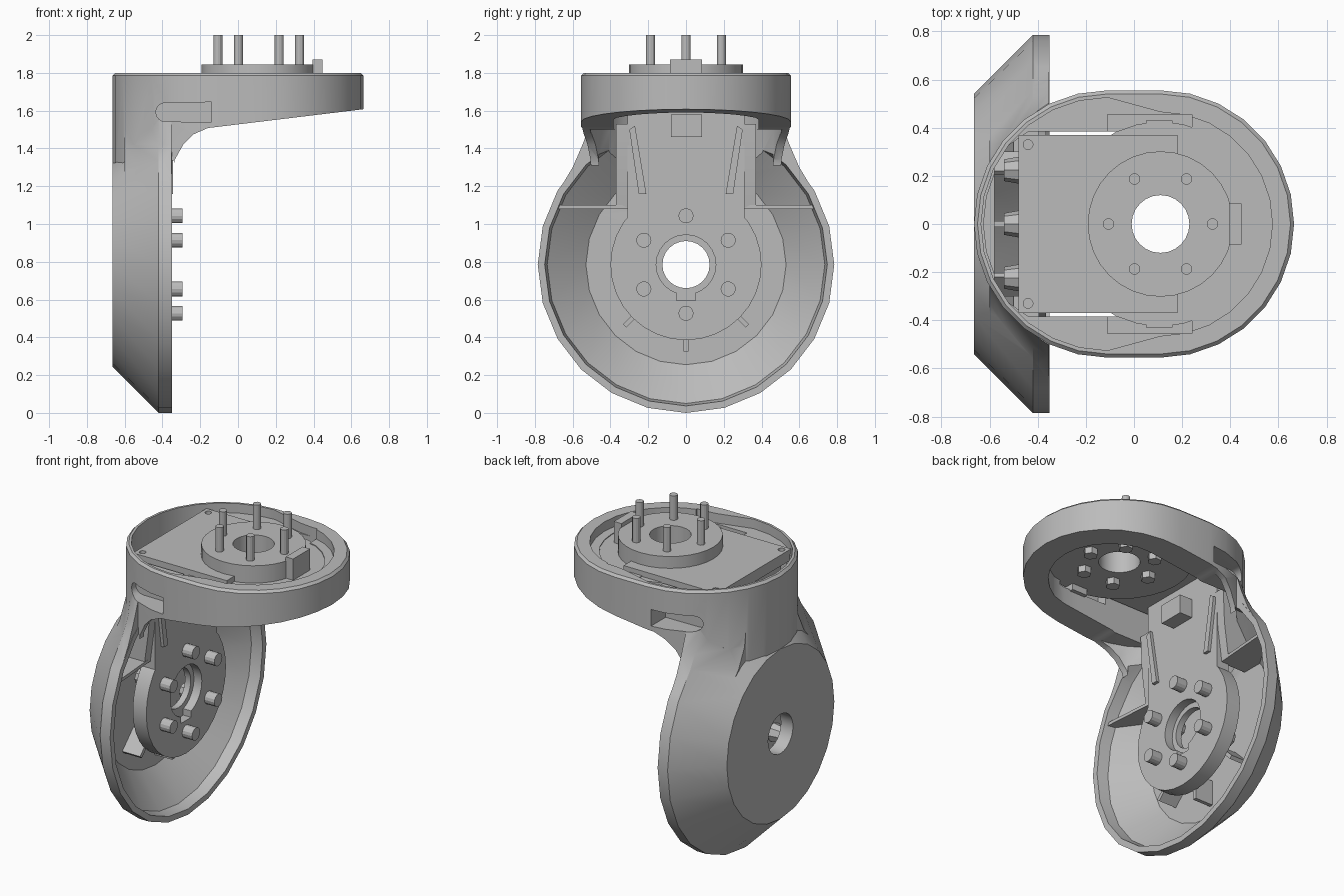
import bpy, bmesh, math
from math import sin, cos, pi

cube = bpy.data.objects.get("Cube")
if cube:
    bpy.data.objects.remove(cube, do_unlink=True)

grey = bpy.data.materials.new("matte grey")
grey.use_nodes = True
grey.diffuse_color = (0.5, 0.5, 0.5, 1)
grey.node_tree.nodes["Principled BSDF"].inputs["Base Color"].default_value = (0.5, 0.5, 0.5, 1)

HUB = 0.785      # height of the side axis
TOP = 0.11       # x of the vertical axis
FACE = -0.365    # x of the side bearing face
BACK = -0.46     # x of the side bearing's rear


def loft(name, axis, sections):
    """Join 2D sections, each (position, points), along an axis and cap the ends."""
    place = {"x": lambda p, u, v: (p, u, v),
             "y": lambda p, u, v: (u, p, v),
             "z": lambda p, u, v: (u, v, p)}[axis]
    bm = bmesh.new()
    rings = [[bm.verts.new(place(p, u, v)) for u, v in pts] for p, pts in sections]
    for a, b in zip(rings, rings[1:]):
        for i in range(len(a)):
            j = (i + 1) % len(a)
            bm.faces.new((a[i], a[j], b[j], b[i]))
    bm.faces.new(rings[0][::-1])
    bm.faces.new(rings[-1])
    bmesh.ops.recalc_face_normals(bm, faces=bm.faces)
    mesh = bpy.data.meshes.new(name)
    bm.to_mesh(mesh)
    bm.free()
    mesh.materials.append(grey)
    obj = bpy.data.objects.new(name, mesh)
    bpy.context.collection.objects.link(obj)
    return obj


def prism(name, axis, a, b, pts):
    return loft(name, axis, [(a, pts), (b, pts)])


def ring(r, cu, cv, n=24):
    return [(cu + r * cos(2 * pi * i / n), cv + r * sin(2 * pi * i / n)) for i in range(n)]


def rect(u0, u1, v0, v1):
    return [(u0, v0), (u1, v0), (u1, v1), (u0, v1)]


def stadium(left, right, limit=9, n=14):
    """Two half circles on x = -TOP and x = TOP, with the width held to a limit."""
    pts = []
    for centre, r, start in ((TOP, right, -pi / 2), (-TOP, left, pi / 2)):
        for i in range(n + 1):
            a = start + pi * i / n
            y = max(-limit, min(limit, r * sin(a)))
            pts.append((centre + r * cos(a), y))
    return pts


def neck(*widths):
    """Symmetric outline that narrows upward from the dish to the ring."""
    heights = (1.18, 1.3, 1.42, 1.55)
    side = list(zip(widths, heights))
    return side + [(-w, z) for w, z in reversed(side)]


def combine(obj, other, operation):
    """Apply a boolean and remove the helper."""
    mod = obj.modifiers.new("cut", "BOOLEAN")
    mod.operation, mod.solver, mod.object = operation, "EXACT", other
    graph = bpy.context.evaluated_depsgraph_get()
    mesh = bpy.data.meshes.new_from_object(obj.evaluated_get(graph))
    obj.modifiers.clear()
    obj.data = mesh
    bpy.data.objects.remove(other, do_unlink=True)


def cut(obj, other):
    combine(obj, other, "DIFFERENCE")


def drill(obj, axis, a, b, r, u, v):
    cut(obj, prism("drill", axis, a, b, ring(r, u, v)))


# Housing: round side dish joined to a rounded column and top ring
housing = loft("housing", "z", [
    (HUB, stadium(0.555, 0.555)), (1.785, stadium(0.555, 0.555)), (1.8, stadium(0.54, 0.54))])
side_profile = [(-0.7, 0.7), (-0.35, 0.7), (-0.35, 1.25), (-0.335, 1.34), (-0.29, 1.42),
                (-0.235, 1.475), (-0.16, 1.508), (0.7, 1.612), (0.7, 1.9), (-0.7, 1.9)]
combine(housing, prism("profile", "y", -1, 1, side_profile), "INTERSECT")
dish = loft("dish", "x", [(-0.665, ring(0.54, 0, HUB)), (-0.42, ring(0.785, 0, HUB)),
                          (-0.35, ring(0.785, 0, HUB))])
combine(housing, dish, "UNION")
blend = loft("blend", "x", [(-0.6, neck(0.44, 0.33, 0.27, 0.25)),
                            (-0.42, neck(0.672, 0.58, 0.51, 0.455)),
                            (-0.352, neck(0.672, 0.6, 0.548, 0.5))])
combine(housing, blend, "UNION")

# Hollow out the dish, the column and the ring
cut(housing, loft("dish_hollow", "x", [(-0.58, ring(0.53, 0, HUB)), (-0.42, ring(0.735, 0, HUB)),
                                       (-0.34, ring(0.75, 0, HUB))]))
cut(housing, prism("column_hollow", "z", 1.1, 1.5, stadium(0.515, 0.5)))
cut(housing, prism("well", "z", 1.15, 1.95, stadium(0.525, 0.41, 0.385)))
cut(housing, prism("rim_recess", "z", 1.74, 1.95, stadium(0.525, 0.465)))
drill(housing, "x", -0.8, -0.5, 0.125, 0, HUB)
for s in (-1, 1):
    slot = [(-0.14, 1.54), (-0.14, 1.645)]
    slot += [(-0.383 - 0.052 * sin(pi * i / 8), 1.592 + 0.05 * cos(pi * i / 8)) for i in range(9)]
    cut(housing, prism("slot", "y", s * 0.405, s * 0.7, slot))
    cut(housing, prism("motor_bay", "z", 1.66, 1.95, rect(-0.11, 0.24, s * 0.3, s * 0.455)))

# Top bearing: plate, round flange and disc around a through hole
top_plate = prism("top_plate", "z", 1.7, 1.77, rect(-0.48, 0.18, -0.37, 0.37))
combine(top_plate, prism("flange", "z", 1.69, 1.735, ring(0.425, TOP, 0, 28)), "UNION")
drill(top_plate, "z", 1.6, 1.9, 0.12, TOP, 0)
top_disc = prism("top_disc", "z", 1.72, 1.845, ring(0.302, TOP, 0, 32))
drill(top_disc, "z", 1.6, 1.9, 0.12, TOP, 0)
prism("stop_block", "z", 1.72, 1.87, rect(0.395, 0.447, -0.085, 0.085))
for s in (-1, 1):
    prism("clamp", "z", 1.65, 1.74, rect(0.05, 0.16, s * 0.36, s * 0.43))
    drill(top_plate, "z", 1.6, 1.9, 0.02, -0.44, s * 0.33)

# Side bearing: disc and arm plate in one face, with a stepped hole
side_disc = prism("side_disc", "x", BACK, FACE, ring(0.4, 0, HUB, 32))
combine(side_disc, prism("arm", "x", BACK + 0.01, FACE, rect(-0.31, 0.31, 0.95, 1.7)), "UNION")
drill(side_disc, "x", -0.7, -0.3, 0.125, 0, HUB)
drill(side_disc, "x", -0.42, -0.3, 0.158, 0, HUB)
cut(side_disc, prism("key", "x", -0.42, -0.3, rect(-0.05, 0.05, 0.595, 0.7)))
prism("cable_block", "x", FACE - 0.02, -0.275, rect(-0.08, 0.085, 1.46, 1.58))

# Six pins through the top disc and six bolts on the side disc
for i in range(6):
    a = i * pi / 3
    x, y = TOP + 0.216 * cos(a), 0.216 * sin(a)
    prism("pin", "z", 1.69, 2.0, ring(0.024, x, y, 12))
    prism("pin_head", "z", 1.65, 1.7, ring(0.042, x, y, 6))
    u, v = 0.258 * sin(a), HUB + 0.258 * cos(a)
    prism("bolt", "x", FACE - 0.02, -0.295, ring(0.04, u, v, 14))
    loft("bolt_head", "x", [(-0.54, ring(0.045, u, v, 8)), (BACK + 0.005, ring(0.06, u, v, 8))])

# Stiffening walls, shelves and wedges on both sides of the arm
for s in (-1, 1):
    prism("arm_wall", "y", s * 0.3, s * 0.37,
          [(-0.6, 1.08), (-0.4, 1.08), (-0.37, 1.3), (-0.36, 1.53), (-0.5, 1.53)])
    prism("shelf", "z", 1.08, 1.1,
          [(-0.6, s * 0.3), (-0.58, s * 0.45), (-0.42, s * 0.68), (-0.37, s * 0.7), (-0.4, s * 0.3)])
    prism("wedge", "x", FACE - 0.01, FACE + 0.02,
          [(s * 0.21, 1.16), (s * 0.25, 1.16), (s * 0.3, 1.5), (s * 0.27, 1.52)])

# Fins that carry the side disc above the dish floor
for i in range(3):
    a = pi * (1.25 + 0.25 * i)
    u, v = cos(a), sin(a)
    fin = [(r * u + s * t * v, HUB + r * v - s * t * u)
           for r, s, t in ((0.3, 1, 0.012), (0.46, 1, 0.012), (0.46, -1, 0.012), (0.3, -1, 0.012))]
    prism("fin", "x", -0.59, BACK + 0.005, fin)

# Smooth shading with sharp edges kept
bpy.ops.object.select_all(action="DESELECT")
for obj in bpy.context.collection.objects:
    if obj.type == "MESH" and grey.name in obj.data.materials:
        obj.select_set(True)
        bpy.context.view_layer.objects.active = obj
bpy.ops.object.shade_smooth_by_angle(angle=math.radians(25))
